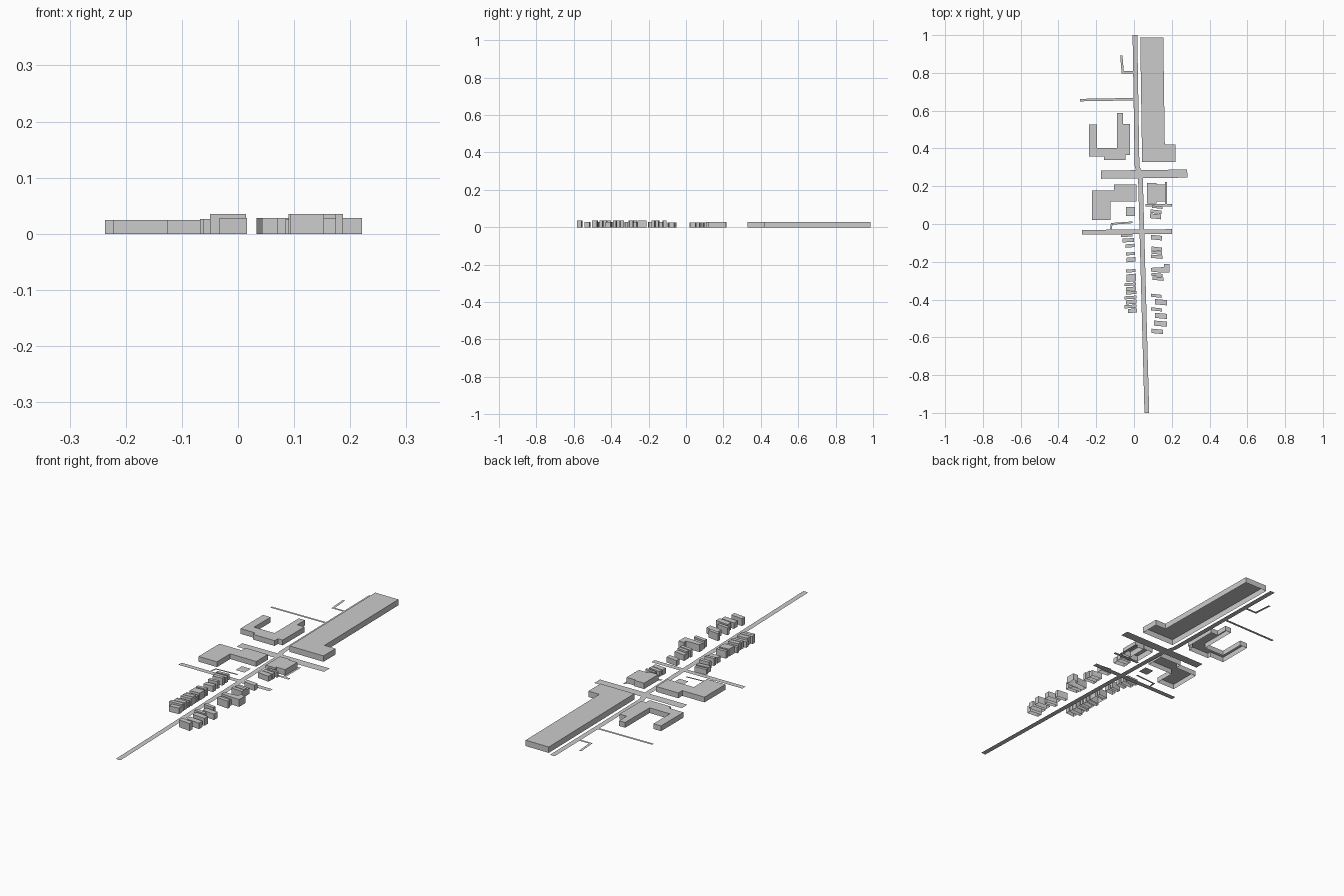
import bpy, bmesh
from mathutils import Vector


def polygon(name, pts, height=0.0):
    """Flat outline, or an open-bottomed block when a height is given."""
    bm = bmesh.new()
    top = [bm.verts.new((x, y, height)) for x, y in pts]
    bm.faces.new(top)
    if height > 0:
        base = [bm.verts.new((x, y, 0)) for x, y in pts]
        n = len(pts)
        for i in range(n):
            j = (i + 1) % n
            bm.faces.new((base[i], base[j], top[j], top[i]))
    bmesh.ops.recalc_face_normals(bm, faces=bm.faces)
    bm.normal_update()
    roof = max(bm.faces, key=lambda f: f.normal.z ** 2)
    if roof.normal.z < 0:
        bmesh.ops.reverse_faces(bm, faces=bm.faces)
    mesh = bpy.data.meshes.new(name)
    bm.to_mesh(mesh)
    bm.free()
    obj = bpy.data.objects.new(name, mesh)
    bpy.context.collection.objects.link(obj)
    return obj


def strip(name, path, width):
    """Flat road with mitred corners following a centre line."""
    p = [Vector(q) for q in path]
    left, right = [], []
    for i, q in enumerate(p):
        a = (q - p[i - 1]).normalized() if i > 0 else (p[1] - q).normalized()
        b = (p[i + 1] - q).normalized() if i < len(p) - 1 else a
        na, nb = Vector((-a.y, a.x)), Vector((-b.y, b.x))
        m = (na + nb).normalized()
        m *= width / 2 / m.dot(na)
        left.append(tuple(q + m))
        right.append(tuple(q - m))
    polygon(name, left + right[::-1])


# Roads and footpaths
strip("main_road", [(.005, 1), (.016, .31), (.034, .25), (.068, -1)], .025)
strip("north_cross_road", [(-.175, .261), (.282, .267)], .043)
strip("south_cross_road", [(-.275, -.044), (.202, -.040)], .025)
strip("side_street", [(-.285, .656), (.003, .661)], .013)
strip("north_path", [(-.067, .893), (-.060, .803), (0, .803)], .012)
strip("south_path", [(-.123, -.032), (-.118, .001), (-.008, .009)], .009)
strip("parking_lane", [(.170, .222), (.170, .102)], .012)
strip("parking_road", [(.060, .100), (.202, .100)], .014)
polygon("square_pad", [(-.042, .042), (.005, .042), (.005, .089), (-.042, .089)])

# Large buildings
polygon("long_hall", [(.033, .987), (.155, .987), (.163, .42), (.221, .42),
                      (.221, .328), (.043, .328)], .028)
polygon("courtyard_block", [
    (-.237, .527), (-.197, .527), (-.197, .403), (-.09, .403), (-.09, .587),
    (-.058, .587), (-.058, .53), (-.02, .53), (-.02, .365), (-.045, .365),
    (-.045, .34), (-.16, .34), (-.16, .357), (-.237, .357)], .025)
polygon("corner_block", [
    (-.222, .178), (-.105, .178), (-.105, .208), (.012, .208), (.012, .12),
    (-.125, .12), (-.125, .02), (-.222, .02)], .025)
polygon("east_block_a", [(.07, .216), (.12, .216), (.12, .108), (.07, .108)], .028)
polygon("east_block_b", [(.12, .21), (.166, .21), (.166, .118), (.12, .118)], .028)

# East house row: x0, x1, y0, y1
east = [
    (.095, .15, .083, .095), (.087, .145, .056, .074), (.085, .143, .028, .053),
    (.09, .147, -.084, -.06), (.093, .147, -.142, -.122), (.093, .147, -.16, -.144),
    (.09, .15, -.182, -.165), (.093, .15, -.277, -.261), (.097, .157, -.298, -.28),
    (.09, .145, -.388, -.372), (.11, .175, -.428, -.4), (.09, .147, -.46, -.444),
    (.11, .175, -.5, -.473), (.105, .175, -.541, -.514), (.093, .153, -.58, -.557)]
# West house row
west = [
    (-.068, -.008, -.068, -.054), (-.062, 0, -.096, -.076), (-.045, .003, -.124, -.106),
    (-.042, .005, -.165, -.15), (-.04, .007, -.201, -.177), (-.042, .008, -.256, -.24),
    (-.04, .01, -.305, -.265), (-.05, .01, -.327, -.312), (-.042, .01, -.353, -.333),
    (-.042, .012, -.372, -.356), (-.05, .012, -.397, -.381), (-.042, .012, -.424, -.402),
    (-.05, .014, -.445, -.428), (-.033, .016, -.47, -.448)]
for side, row in (("east", east), ("west", west)):
    for i, (x0, x1, y0, y1) in enumerate(row):
        h = .026 if y0 > -.11 else (.035, .028, .035)[i % 3]
        s = -.003 if side == "east" else .002   # slight skew of the plots
        polygon(f"{side}_house_{i + 1}",
                [(x0, y0 - s), (x1, y0 + s), (x1, y1 + s), (x0, y1 - s)], h)
polygon("east_corner_house", [
    (.09, -.252), (.152, -.258), (.187, -.258), (.187, -.212), (.16, -.212),
    (.16, -.228), (.09, -.232)], .035)
